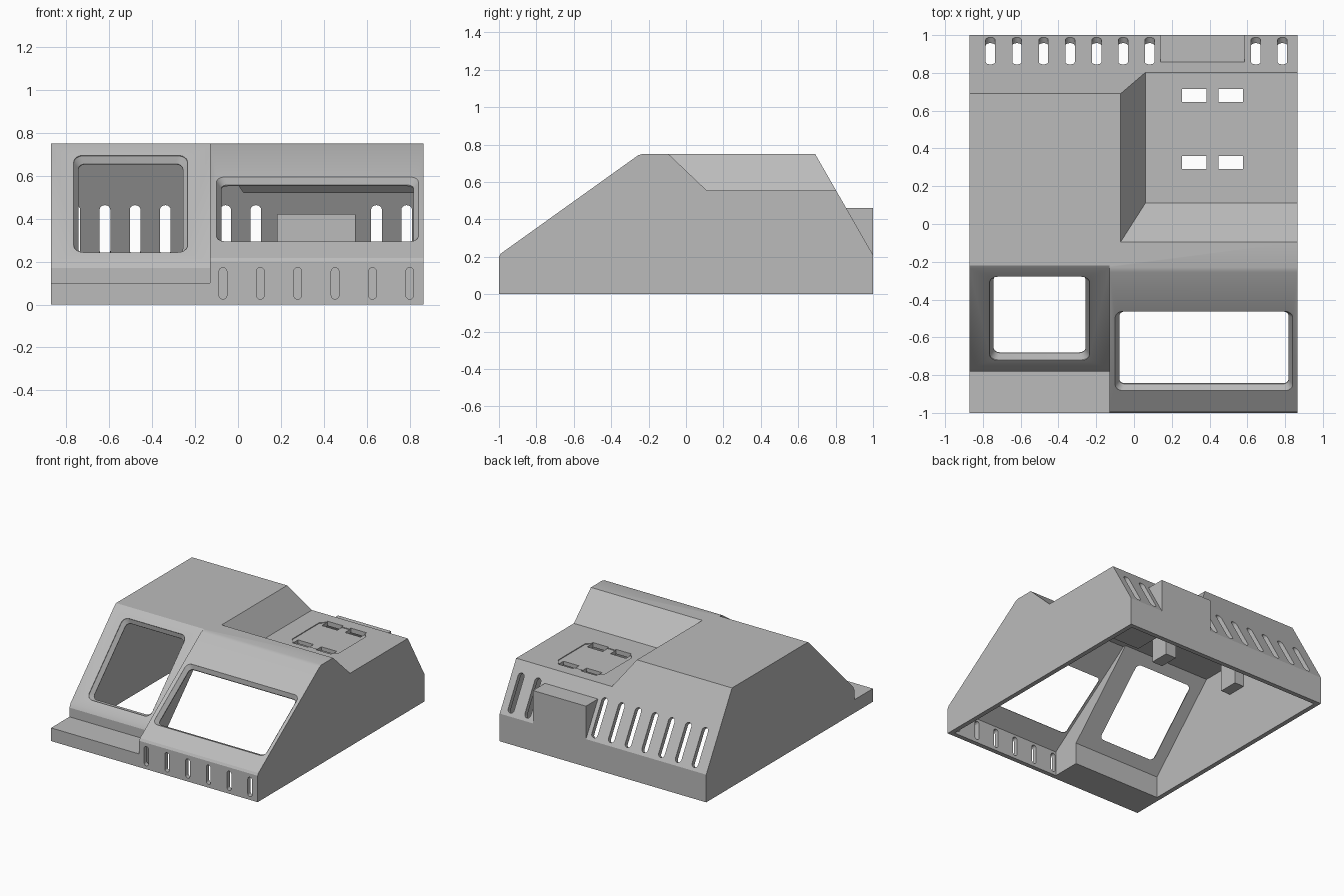
import bpy
import bmesh
from math import cos, sin, pi
from mathutils import Vector

if "Cube" in bpy.data.objects:
    bpy.data.objects.remove(bpy.data.objects["Cube"])

grey = bpy.data.materials.new("light grey plastic")
grey.use_nodes = True
grey.diffuse_color = (0.5, 0.5, 0.5, 1)
grey.node_tree.nodes["Principled BSDF"].inputs["Base Color"].default_value = (0.5, 0.5, 0.5, 1)

WALL = 0.035
X = Vector((1, 0, 0))


def loft(name, rings):
    """Closed solid through a list of equal-length rings."""
    bm = bmesh.new()
    loops = [[bm.verts.new(p) for p in ring] for ring in rings]
    for a, b in zip(loops, loops[1:]):
        for i in range(len(a)):
            j = (i + 1) % len(a)
            bm.faces.new((a[i], a[j], b[j], b[i]))
    bm.faces.new(loops[0])
    bm.faces.new(loops[-1])
    bmesh.ops.recalc_face_normals(bm, faces=bm.faces)
    mesh = bpy.data.meshes.new(name)
    bm.to_mesh(mesh)
    bm.free()
    mesh.materials.append(grey)
    obj = bpy.data.objects.new(name, mesh)
    bpy.context.collection.objects.link(obj)
    return obj


def prism(name, profile, x0, x1):
    return loft(name, [[(x, y, z) for y, z in profile] for x in (x0, x1)])


def box(name, x0, x1, y0, y1, z0, z1):
    return prism(name, [(y0, z0), (y1, z0), (y1, z1), (y0, z1)], x0, x1)


def combine(target, tool, operation):
    mod = target.modifiers.new("combine", "BOOLEAN")
    mod.operation = operation
    mod.solver = "EXACT"
    mod.object = tool
    bpy.context.view_layer.objects.active = target
    bpy.ops.object.modifier_apply(modifier=mod.name)
    bpy.data.objects.remove(tool)


def rounded_ring(center, up, normal, half_w, half_h, radius, steps):
    ring = []
    for k, (sx, sy) in enumerate([(1, 1), (-1, 1), (-1, -1), (1, -1)]):
        for s in range(steps + 1):
            a = (k + s / steps) * pi / 2
            u = sx * (half_w - radius) + radius * cos(a)
            v = sy * (half_h - radius) + radius * sin(a)
            ring.append(center + X * u + up * v)
    return ring


def opening(name, x0, x1, low, high, radius, taper=0.0):
    """Rounded hole through a sloped panel, between two (y, z) points."""
    a, b = Vector((0, *low)), Vector((0, *high))
    up = (b - a).normalized()
    normal = X.cross(up)
    center = (a + b) / 2 + X * (x0 + x1) / 2
    half_w, half_h = (x1 - x0) / 2, (b - a).length / 2
    if normal.dot(Vector((0, center.y, 0))) < 0:
        normal = -normal
    rings = []
    for depth, shrink in [(0.05, 0), (0, 0), (-0.03, taper), (-0.09, taper)]:
        rings.append(rounded_ring(center + normal * depth, up, normal, half_w - shrink,
                                  half_h - shrink, radius - shrink * 0.5, 6))
    return loft(name, rings)


def recess(name, grow):
    """Sunken bay, open to the left side and the back, with sloping walls."""
    rings = []
    for z in (0.555, 0.85):
        x = 0.06 - (z - 0.555) * 0.67 - grow
        y = 0.11 - (z - 0.555) * 1.05 - grow
        rings.append([(x, y, z - grow), (1.2, y, z - grow), (1.2, 1.3, z - grow), (x, 1.3, z - grow)])
    return loft(name, rings)


# Outer body: wide left half, stepped right half with a ledge, and a back box
back = [(0.69, 0.75), (1, 0.21), (1, 0)]
housing = prism("housing", [(-1, 0), (-1, 0.2), (-0.99, 0.217), (-0.965, 0.235), (-0.255, 0.743),
                            (-0.23, 0.75)] + back, -0.13, 0.865)
step = prism("step", [(-1, 0), (-1, 0.1), (-0.78, 0.1), (-0.78, 0.17), (-0.765, 0.2),
                      (-0.235, 0.74), (-0.22, 0.75)] + back, -0.87, -0.115)
combine(housing, step, "UNION")
combine(housing, recess("bay", 0), "DIFFERENCE")
combine(housing, box("back_box", 0.14, 0.585, 0.7, 1, 0, 0.46), "UNION")

# Hollow interior, open underneath, keeping a wall around the bay
inner_back = [(0.67, 0.715), (0.965, 0.2), (0.965, -0.1)]
hollow = prism("hollow", [(-0.965, -0.1), (-0.965, 0.19), (-0.229, 0.715)] + inner_back,
               -0.13 + WALL, 0.865 - WALL)
hollow_step = prism("hollow_step", [(-0.745, -0.1), (-0.745, 0.165), (-0.205, 0.715)] + inner_back,
                    -0.87 + WALL, -0.06)
combine(hollow, hollow_step, "UNION")
combine(hollow, recess("bay_wall", WALL), "DIFFERENCE")
combine(housing, hollow, "DIFFERENCE")
combine(housing, box("box_cavity", 0.185, 0.545, 0.6, 0.965, -0.1, 0.42), "DIFFERENCE")

# Two screen windows with bevelled rims
combine(housing, opening("small_window", -0.765, -0.235, (-0.719, 0.24), (-0.276, 0.692), 0.045, 0.022),
        "DIFFERENCE")
combine(housing, opening("wide_window", -0.1, 0.84, (-0.882, 0.294), (-0.463, 0.594), 0.04, 0.022),
        "DIFFERENCE")

# Vent slots, front and back
for i in range(6):
    x = -0.07 + i * 0.174
    combine(housing, opening("front_slot", x - 0.018, x + 0.018, (-1, 0.025), (-1, 0.172), 0.0179),
            "DIFFERENCE")
for i in (0, 1, 2, 3, 4, 5, 6, 10, 11):
    x = -0.76 + i * 0.1405
    combine(housing, opening("back_slot", x - 0.025, x + 0.025, (0.988, 0.231), (0.845, 0.48), 0.0249),
            "DIFFERENCE")

# Shallow chamfered pad in the bay, with four clip holes
cx, cy, half, cut = 0.415, 0.5, 0.197, 0.035
pad = []
for sx, sy in [(1, 1), (-1, 1), (-1, -1), (1, -1)]:
    corner = [(cx + sx * half, cy + sy * (half - cut)), (cx + sx * (half - cut), cy + sy * half)]
    pad += corner if sx == sy else corner[::-1]
combine(housing, loft("pad", [[(x, y, z) for x, y in pad] for z in (0.549, 0.6)]), "DIFFERENCE")
for x in (0.318, 0.513):
    for y in (0.325, 0.68):
        combine(housing, box("clip_hole", x - 0.065, x + 0.065, y - 0.035, y + 0.035, 0.45, 0.65),
                "DIFFERENCE")

# Mounting posts under the roof of the stepped half
for name, x in (("outer_post", -0.8), ("inner_post", -0.17)):
    box(name, x - 0.045, x + 0.045, 0.05, 0.2, 0.48, 0.73)

bpy.ops.object.select_all(action="DESELECT")
housing.select_set(True)
bpy.context.view_layer.objects.active = housing
bpy.ops.object.shade_smooth_by_angle(angle=0.4)
